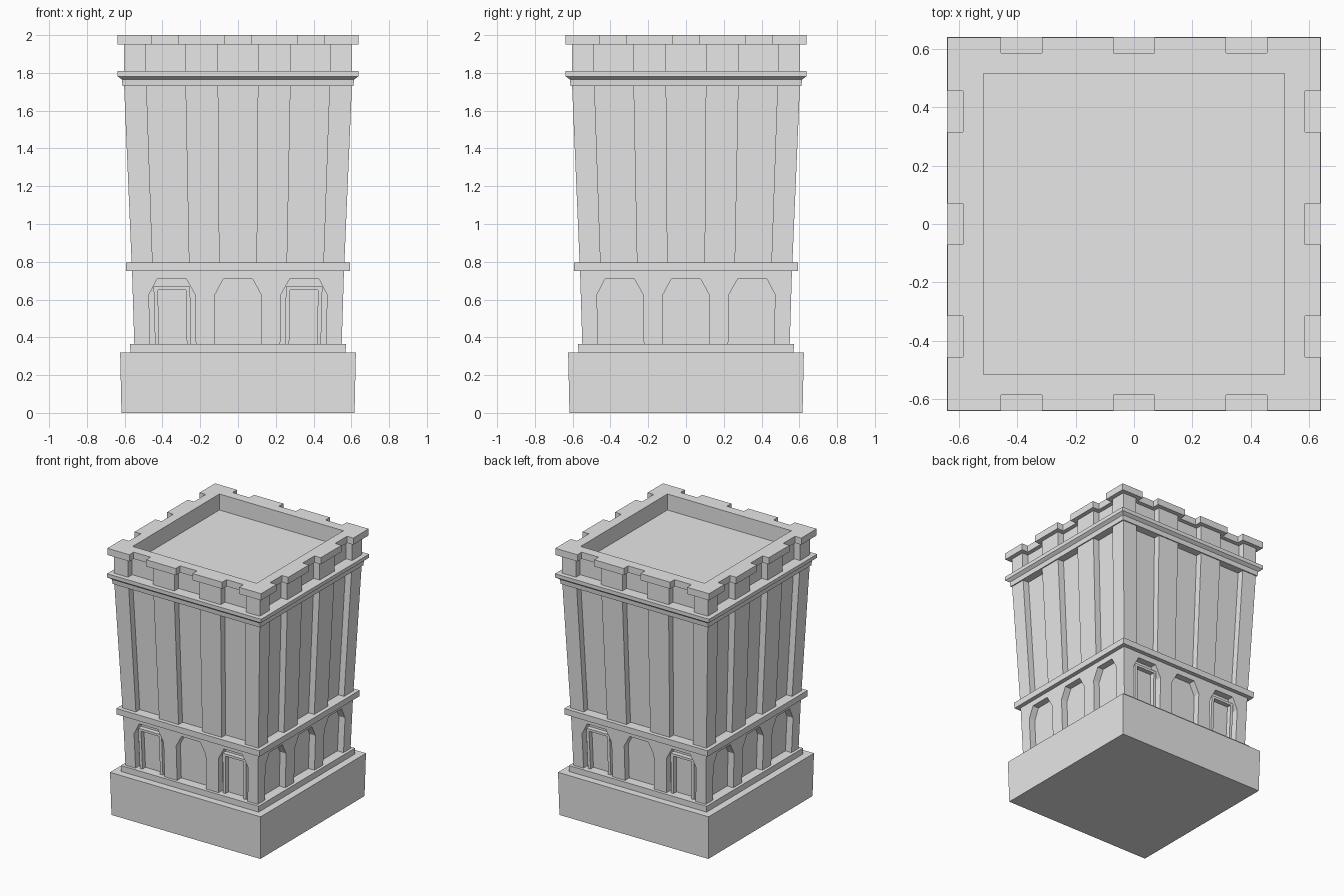
import bpy, bmesh, math
from mathutils import Matrix, Vector

cube = bpy.data.objects.get("Cube")
if cube:
    bpy.data.objects.remove(cube, do_unlink=True)

stone = bpy.data.materials.new("grey_stone")
stone.use_nodes = True
GREY = (0.8, 0.8, 0.8, 1)
stone.diffuse_color = GREY
stone.node_tree.nodes["Principled BSDF"].inputs["Base Color"].default_value = GREY


def finish(name, bm, fix_normals=True):
    if fix_normals:
        bmesh.ops.recalc_face_normals(bm, faces=bm.faces)
    mesh = bpy.data.meshes.new(name)
    bm.to_mesh(mesh)
    bm.free()
    mesh.materials.append(stone)
    obj = bpy.data.objects.new(name, mesh)
    bpy.context.collection.objects.link(obj)
    return obj


def square(half):
    return [(-half, -half), (half, -half), (half, half), (-half, half)]


def notched(half, depth, inner, outer, mid):
    """Square outline with three notches in every side."""
    side = [(-half, -half)]
    for a, b in ((-outer, -inner), (-mid, mid), (inner, outer)):
        side += [(a, -half), (a, depth - half), (b, depth - half), (b, -half)]
    points = []
    for quarter in range(4):
        turn = Matrix.Rotation(quarter * math.pi / 2, 2)
        points += [tuple(turn @ Vector(p)) for p in side]
    return points


def scaled(outline, factor):
    return [(x * factor, y * factor) for x, y in outline]


def add_loops(bm, levels):
    """Skin a stack of (height, outline) loops."""
    loops = [[bm.verts.new((x, y, z)) for x, y in outline] for z, outline in levels]
    for low, high in zip(loops, loops[1:]):
        for i in range(len(low)):
            j = (i + 1) % len(low)
            bm.faces.new((low[i], low[j], high[j], high[i]))
    return loops


def solid(name, levels):
    bm = bmesh.new()
    loops = add_loops(bm, levels)
    bm.faces.new(loops[0][::-1])
    bm.faces.new(loops[-1])
    return finish(name, bm)


# Plinth, step, band and cornice
solid("plinth", [(0, square(0.617)), (0.32, square(0.624))])
solid("plinth_step", [(0.32, square(0.57)), (0.365, square(0.571))])
solid("middle_band", [(0.75, square(0.592)), (0.795, square(0.593))])
solid("cornice", [(1.73, square(0.611)), (1.765, square(0.615)),
                  (1.782, square(0.638)), (1.81, square(0.639))])

# Tapered shaft with recessed panels between pilasters
shaft = notched(0.603, 0.05, 0.278, 0.484, 0.105)
solid("shaft", [(0.795, scaled(shaft, 0.934)), (1.73, shaft)])

# Arcade storey: tapered walls with three arches per side
LOW, HIGH, REF, DEPTH = 0.365, 0.75, 0.555, 0.05


def half_at(z):
    return 0.549 + (z - LOW) / (HIGH - LOW) * 0.012


def on_wall(side, u, z, depth):
    half = half_at(z)
    point = Vector((u * half / REF, depth - half, z))
    return Matrix.Rotation(side * math.pi / 2, 3, "Z") @ point


def arch(centre):
    steps = [(-0.122, LOW), (-0.122, 0.625), (-0.076, 0.71)]
    steps += [(-u, z) for u, z in reversed(steps)]
    return [(centre + u, z) for u, z in steps]


ARCHES = [arch(c) for c in (-0.348, 0, 0.348)]
bm = bmesh.new()
for side in range(4):
    outline = [(-REF, LOW)] + sum(ARCHES, []) + [(REF, LOW), (REF, HIGH), (-REF, HIGH)]
    bm.faces.new([bm.verts.new(on_wall(side, u, z, 0)) for u, z in outline])
    for opening in ARCHES:
        for (u1, z1), (u2, z2) in zip(opening, opening[1:]):
            corners = [(u2, z2, 0), (u1, z1, 0), (u1, z1, DEPTH), (u2, z2, DEPTH)]
            bm.faces.new([bm.verts.new(on_wall(side, *c)) for c in corners])
bmesh.ops.remove_doubles(bm, verts=bm.verts, dist=0.0001)
finish("arcade_walls", bm, fix_normals=False)
solid("arcade_core", [(LOW, square(half_at(LOW) - DEPTH)),
                      (HIGH, square(half_at(HIGH) - DEPTH))])

# Door frames in the outer arches, front and back
for side, place in ((0, "front"), (2, "back")):
    for sign, hand in ((-1, "a"), (1, "b")):
        frame = [(-0.096, LOW), (-0.096, 0.668), (0.096, 0.668), (0.096, LOW),
                 (0.074, LOW), (0.074, 0.65), (-0.074, 0.65), (-0.074, LOW)]
        bm = bmesh.new()
        front, back = ([bm.verts.new(on_wall(side, sign * 0.348 + u, z, d)) for u, z in frame]
                       for d in (0.015, DEPTH))
        bm.faces.new(front)
        bm.faces.new(back[::-1])
        for i in range(len(frame)):
            j = (i + 1) % len(frame)
            bm.faces.new((front[j], front[i], back[i], back[j]))
        finish(f"{place}_door_frame_{hand}", bm)

# Notched parapet with overhanging coping and sunken roof
body = notched(0.604, 0.05, 0.28, 0.489, 0.105)
coping = notched(0.637, 0.052, 0.315, 0.455, 0.07)
bm = bmesh.new()
outer = add_loops(bm, [(1.81, body), (1.95, body), (1.95, coping), (2.0, coping)])
bm.faces.new(outer[0][::-1])
inner = add_loops(bm, [(1.88, square(0.514)), (2.0, square(0.514))])
bm.faces.new(inner[0])
bm.edges.ensure_lookup_table()
rim = [bm.edges.get((loop[i - 1], loop[i]))
       for loop in (outer[-1], inner[-1]) for i in range(len(loop))]
bmesh.ops.triangle_fill(bm, edges=rim, use_beauty=True, normal=(0, 0, 1))
finish("parapet", bm)
